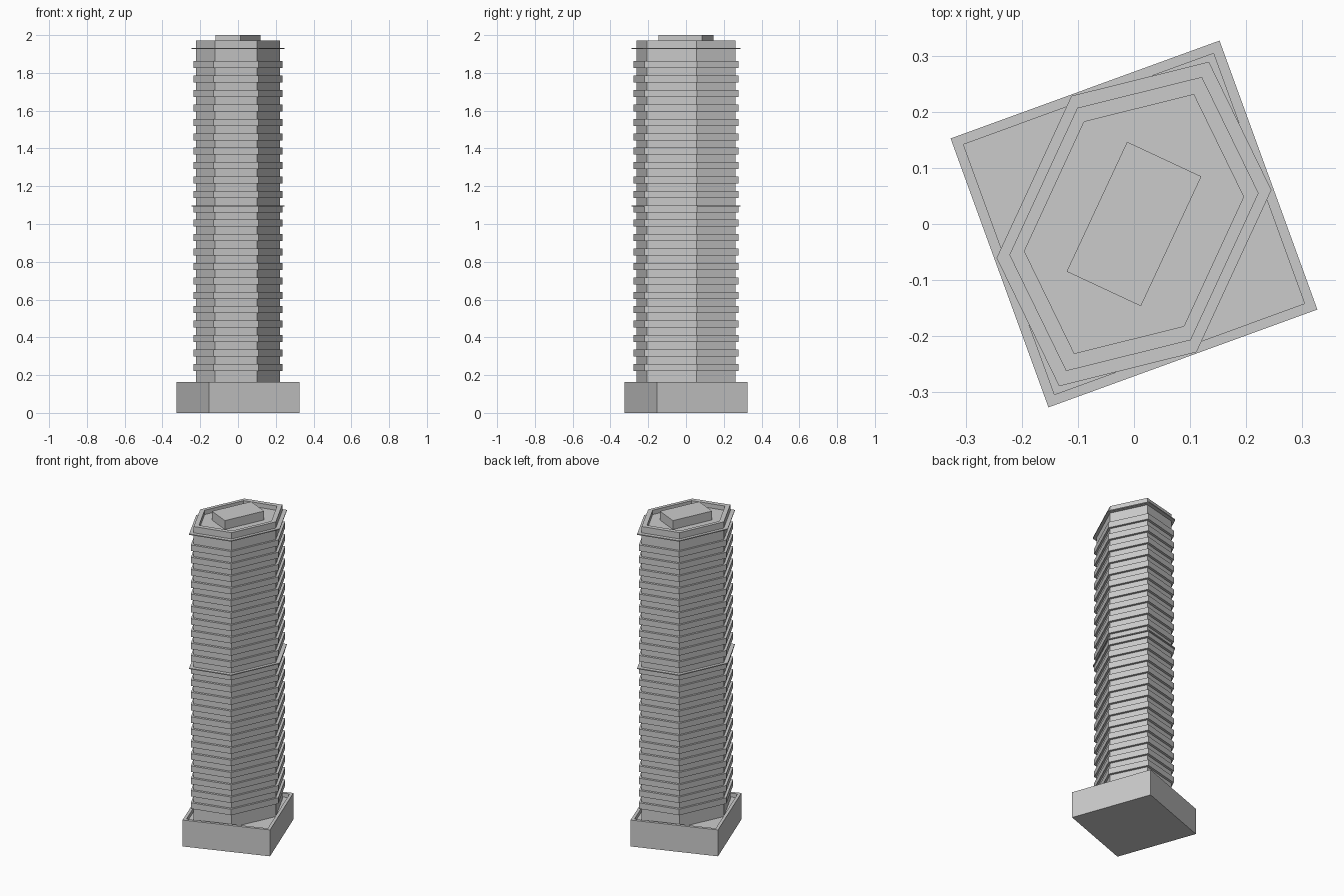
import bpy, bmesh, math

if "Cube" in bpy.data.objects:
    bpy.data.objects.remove(bpy.data.objects["Cube"])

def rect(half_x, half_y, degrees):
    a = math.radians(degrees)
    c, s = math.cos(a), math.sin(a)
    pts = [(-half_x, -half_y), (half_x, -half_y), (half_x, half_y), (-half_x, half_y)]
    return [(x * c - y * s, x * s + y * c) for x, y in pts]

def scaled(outline, k):
    return [(x * k, y * k) for x, y in outline]

def prism(name, outline, z0, z1, inner=1.0, floor=None):
    """Extruded outline, optionally with a recessed top behind a parapet."""
    bm = bmesh.new()
    rings = [(outline, z0), (outline, z1)]
    if floor is not None:
        rings += [(scaled(outline, inner), z1), (scaled(outline, inner), floor)]
    loops = [[bm.verts.new((x, y, z)) for x, y in o] for o, z in rings]
    n = len(outline)
    for low, high in zip(loops, loops[1:]):
        for i in range(n):
            j = (i + 1) % n
            bm.faces.new((low[i], low[j], high[j], high[i]))
    bm.faces.new(loops[0][::-1])
    bm.faces.new(loops[-1])
    bmesh.ops.recalc_face_normals(bm, faces=bm.faces)
    mesh = bpy.data.meshes.new(name)
    bm.to_mesh(mesh)
    bm.free()
    ob = bpy.data.objects.new(name, mesh)
    bpy.context.collection.objects.link(ob)
    return ob

# Point-symmetric hexagonal tower plan
half = [(0.121, 0.262), (-0.101, 0.207), (-0.222, -0.055)]
hexagon = half + [(-x, -y) for x, y in half]

# Square podium with parapet
prism("podium", rect(0.255, 0.255, 20), 0, 0.164, 0.93, 0.14)

# Tower shaft with roof parapet
prism("tower_shaft", hexagon, 0.135, 1.972, 0.88, 1.945)

# Projecting floor bands
for i in range(22):
    z = 0.241 + i * 0.0763
    prism(f"floor_band_{i + 1}", scaled(hexagon, 1.065), z - 0.0185, z + 0.0185)

# Thin wide ledges at mid height and below the roof
for name, z in (("middle_ledge", 1.096), ("upper_ledge", 1.93)):
    prism(name, scaled(hexagon, 1.103), z - 0.003, z + 0.003)

# Rooftop plant room
prism("roof_plant_room", rect(0.073, 0.1275, -25), 1.94, 2.0)
